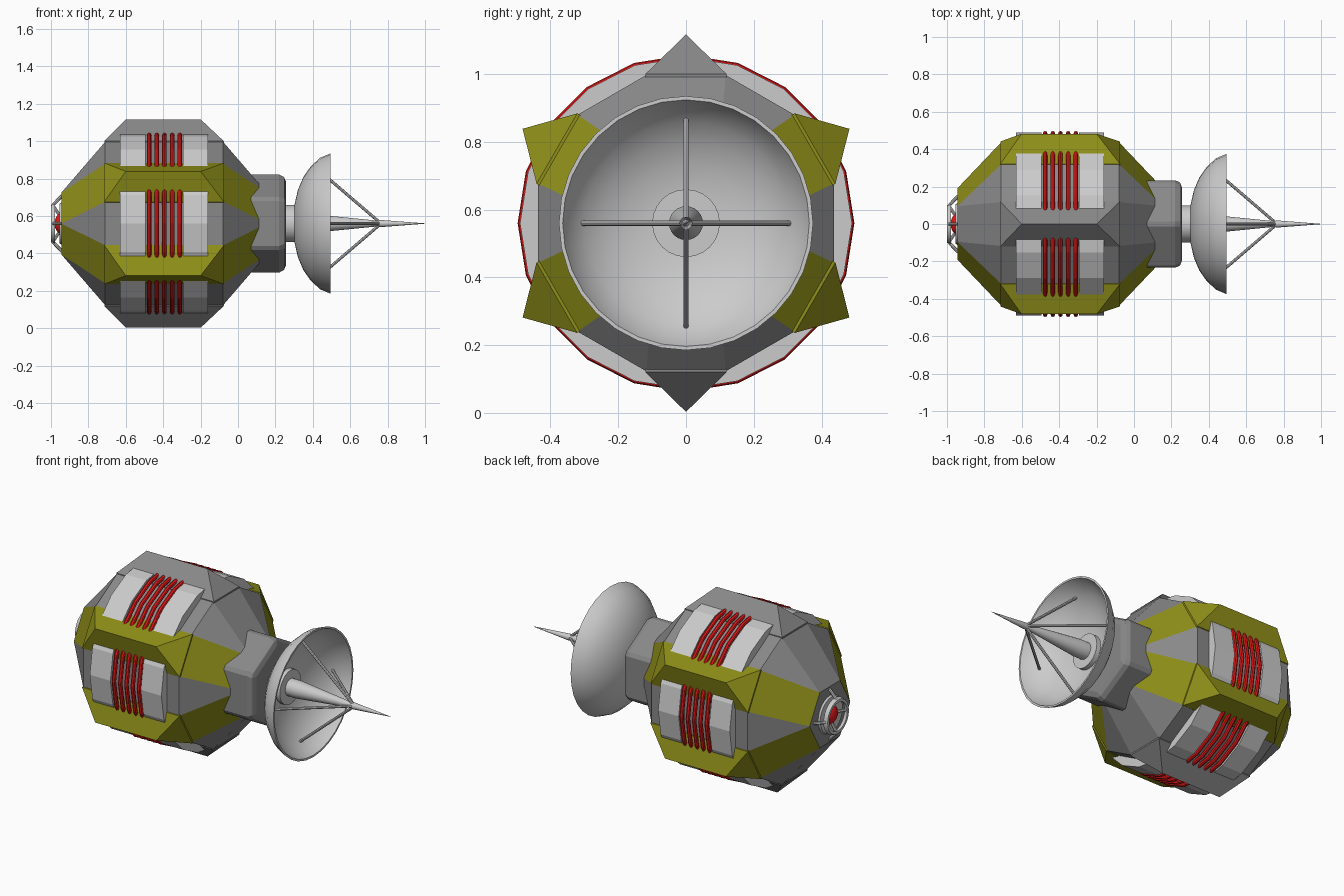
import bpy, bmesh
from math import sin, cos, pi, radians
from mathutils import Vector

if "Cube" in bpy.data.objects:
    bpy.data.objects.remove(bpy.data.objects["Cube"])

ZC = 0.56  # height of the long axis


def material(name, rgb):
    m = bpy.data.materials.new(name)
    m.diffuse_color = (*rgb, 1)
    m.use_nodes = True
    m.node_tree.nodes["Principled BSDF"].inputs["Base Color"].default_value = m.diffuse_color
    return m


OLIVE = material("olive", (0.28, 0.28, 0.01))
RED = material("red", (0.8, 0.01, 0.01))
DARK = material("dark_grey", (0.25, 0.25, 0.25))


def polar(x, r, deg):
    a = radians(deg)
    return Vector((x, r * cos(a), ZC + r * sin(a)))


def finish(name, bm, mats=(), smooth=False):
    bmesh.ops.recalc_face_normals(bm, faces=bm.faces[:])
    me = bpy.data.meshes.new(name)
    bm.to_mesh(me)
    bm.free()
    for m in mats:
        me.materials.append(m)
    ob = bpy.data.objects.new(name, me)
    bpy.context.collection.objects.link(ob)
    if smooth:
        bpy.ops.object.select_all(action='DESELECT')
        ob.select_set(True)
        bpy.context.view_layer.objects.active = ob
        bpy.ops.object.shade_smooth_by_angle(angle=radians(35))
    return ob


def lathe(name, profile, n, mats=(), phase=0, closed=False, smooth=False):
    """Turn an (x, radius) profile around the long axis."""
    bm = bmesh.new()
    rings = [[bm.verts.new(polar(x, r, phase + 360 * i / n)) for i in range(n)]
             for x, r in profile]
    pairs = list(zip(rings, rings[1:]))
    if closed:
        pairs.append((rings[-1], rings[0]))
    else:
        bm.faces.new(rings[0])
        bm.faces.new(rings[-1])
    for a, b in pairs:
        for i in range(n):
            j = (i + 1) % n
            bm.faces.new((a[i], a[j], b[j], b[i]))
    return finish(name, bm, mats, smooth)


def rod(name, p, q, r, n=8):
    bm = bmesh.new()
    d = q - p
    bmesh.ops.create_cone(bm, cap_ends=True, segments=n, radius1=r, radius2=r, depth=d.length)
    rot = d.to_track_quat('Z', 'Y')
    for v in bm.verts:
        v.co = rot @ v.co + (p + q) / 2
    return finish(name, bm, smooth=True)


# Hull: twelve-sided middle, each end tapering to a hexagon
bm = bmesh.new()
mid = [[bm.verts.new(polar(x, 0.4525, 15 + 30 * j)) for j in range(12)] for x in (-0.71, -0.08)]
tip = [[bm.verts.new(polar(x, 0.19, 60 * k)) for k in range(6)] for x in (-0.945, 0.155)]
for j in range(12):
    k = (j + 1) % 12
    faces = [(mid[0][j], mid[0][k], mid[1][k], mid[1][j])]
    for e in (0, 1):
        if j % 2 == 0:
            m = j // 2
            faces.append((mid[e][j], mid[e][k], tip[e][(m + 1) % 6], tip[e][m]))
        else:
            faces.append((mid[e][j], mid[e][k], tip[e][((j + 1) // 2) % 6]))
    for f in faces:
        bm.faces.new(f).material_index = int(j in (0, 4, 6, 10))
for t in tip:
    bm.faces.new(t)
finish("hull", bm, (DARK, OLIVE))

# Six armour ribs with a low skirt and a hipped ridge
for i in range(6):
    ang = 30 + 60 * i
    bm = bmesh.new()
    out = Vector((0, cos(radians(ang)), sin(radians(ang))))
    side = Vector((0, -out.z, out.y))

    def vert(x, s, r):
        return bm.verts.new(Vector((x, 0, ZC)) + side * s + out * r)

    corners = [(-0.715, -0.12), (-0.075, -0.12), (-0.075, 0.12), (-0.715, 0.12)]
    low = [vert(x, s, 0.415) for x, s in corners]
    top = [vert(x, s, 0.44) for x, s in corners]
    a, b = vert(-0.6, 0, 0.557), vert(-0.2, 0, 0.557)
    bm.faces.new(low)
    for k in range(4):
        n = (k + 1) % 4
        bm.faces.new((low[k], low[n], top[n], top[k]))
    bm.faces.new((top[0], top[1], b, a))
    bm.faces.new((top[2], top[3], a, b))
    bm.faces.new((top[1], top[2], b))
    bm.faces.new((top[3], top[0], a))
    finish(f"rib_{i + 1}", bm, (DARK if i in (1, 4) else OLIVE,))

# Twenty-sided drum bands and the red coils between them
for name, x in (("rear", -0.63), ("front", -0.295)):
    lathe(name + "_drum_band", [(x, 0.49), (x + 0.135, 0.49)], 20)
for i in range(5):
    x = -0.475 + 0.041 * i
    loop = [(x + 0.012 * cos(pi * k / 4), 0.485 + 0.012 * sin(pi * k / 4)) for k in range(8)]
    lathe(f"coil_{i + 1}", loop, 20, (RED,), closed=True)

# Hexagonal collar and neck
collar = lathe("collar", [(0.0, 0.27), (0.235, 0.27), (0.257, 0.24)], 6, (DARK,), phase=90)
bev = collar.modifiers.new("bevel", 'BEVEL')
bev.width = 0.015
bev.segments = 1
lathe("neck", [(0.24, 0.1), (0.32, 0.1)], 32, smooth=True)

# Dish shell
outer = [(0.298, 0.06), (0.302, 0.1), (0.32, 0.18), (0.35, 0.25), (0.39, 0.307),
         (0.44, 0.352), (0.495, 0.375)]
inner = [(0.495, 0.364), (0.45, 0.343), (0.403, 0.3), (0.364, 0.245), (0.334, 0.175),
         (0.318, 0.1), (0.313, 0.02)]
lathe("dish", outer + inner, 32, smooth=True)

# Feed horn, spike and struts
lathe("feed_base", [(0.31, 0.1), (0.345, 0.1)], 24, smooth=True)
lathe("feed_cone", [(0.34, 0.05), (0.40, 0.05), (0.76, 0.014)], 24, smooth=True)
lathe("antenna_spike", [(0.735, 0.012), (0.765, 0.019), (1.0, 0.001)], 16, smooth=True)
for i in range(4):
    rod(f"feed_strut_{i + 1}", polar(0.405, 0.308, 90 * i), polar(0.765, 0, 0), 0.008)

# Tail: guard ring, brackets and red lens
lathe("tail_ring", [(-1.0, 0.1), (-0.978, 0.108), (-0.978, 0.09), (-1.0, 0.084)], 24,
      closed=True, smooth=True)
for i in range(4):
    a = 90 * i
    rod(f"tail_arm_{i + 1}", polar(-0.988, 0.1, a), polar(-0.94, 0.15, a), 0.009)
    rod(f"tail_spoke_{i + 1}", polar(-0.988, 0.095, a), polar(-0.955, 0.045, a), 0.008)
lathe("tail_plate", [(-0.94, 0.115), (-0.955, 0.105)], 24, smooth=True)
lens = [(-0.945 - 0.035 * sin(t * pi / 8), 0.055 * cos(t * pi / 8) + 0.001) for t in range(5)]
lathe("tail_lens", lens, 20, (RED,), smooth=True)
